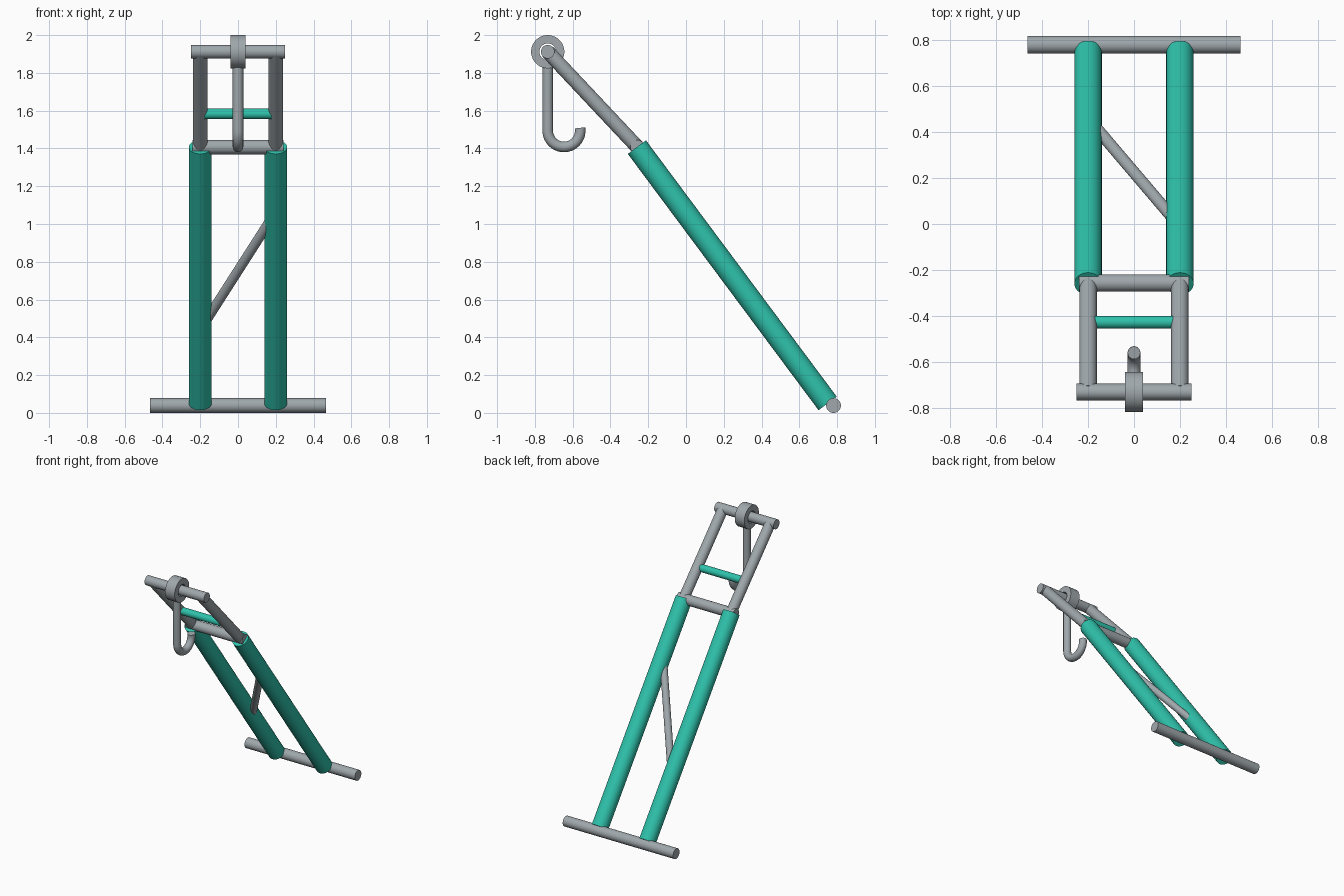
import bpy
import math
from mathutils import Vector

cube = bpy.data.objects.get("Cube")
if cube:
    bpy.data.objects.remove(cube, do_unlink=True)


def material(name, color):
    mat = bpy.data.materials.new(name)
    mat.use_nodes = True
    mat.diffuse_color = color
    mat.node_tree.nodes["Principled BSDF"].inputs["Base Color"].default_value = color
    return mat


teal = material("teal paint", (0.028, 0.54, 0.41, 1))
steel = material("grey steel", (0.35, 0.39, 0.41, 1))


def finish(obj, name, mat):
    obj.name = name
    obj.data.materials.append(mat)
    bpy.ops.object.select_all(action='DESELECT')
    obj.select_set(True)
    bpy.context.view_layer.objects.active = obj
    bpy.ops.object.shade_smooth_by_angle(angle=math.radians(35))
    return obj


def rod(name, start, end, radius, mat):
    """Solid round bar between two points."""
    a, b = Vector(start), Vector(end)
    bpy.ops.mesh.primitive_cylinder_add(vertices=32, radius=radius,
                                        depth=(b - a).length, location=(a + b) / 2)
    obj = bpy.context.object
    obj.rotation_mode = 'QUATERNION'
    obj.rotation_quaternion = (b - a).to_track_quat('Z', 'Y')
    return finish(obj, name, mat)


def cross_bar(name, half, y, z, radius, mat):
    return rod(name, (-half, y, z), (half, y, z), radius, mat)


# Key heights along the leaning frame
PIN_Y, PIN_Z = -0.732, 1.912
MID_Y, MID_Z = -0.257, 1.407

# Paired main tubes and upper rails
for side, x in (("left", 0.2), ("right", -0.2)):
    rod(side + "_main_tube", (x, 0.75, 0.05), (x, -0.26, 1.407), 0.06, teal)
    rod(side + "_upper_rail", (x, MID_Y, MID_Z), (x, PIN_Y, PIN_Z), 0.038, steel)

# Cross bars
cross_bar("foot_bar", 0.465, 0.781, 0.039, 0.039, steel)
cross_bar("middle_bar", 0.24, MID_Y, MID_Z, 0.038, steel)
cross_bar("upper_spreader", 0.2, -0.428, 1.583, 0.028, teal)
cross_bar("top_pin", 0.25, PIN_Y, PIN_Z, 0.036, steel)

# Diagonal brace between the main tubes
rod("diagonal_brace", (-0.2, 0.46, 0.44), (0.2, -0.01, 1.065), 0.026, steel)

# Pulley ring: rectangular section spun around the pin
profile = [(0.044, -0.04), (0.088, -0.04), (0.088, 0.04), (0.044, 0.04)]
steps, n = 48, len(profile)
verts, faces = [], []
for i in range(steps):
    t = math.tau * i / steps
    for r, x in profile:
        verts.append((x, PIN_Y + r * math.cos(t), PIN_Z + r * math.sin(t)))
    for j in range(n):
        k, m = (j + 1) % n, (i + 1) % steps
        faces.append((i * n + j, i * n + k, m * n + k, m * n + j))
mesh = bpy.data.meshes.new("pulley_ring")
mesh.from_pydata(verts, [], faces)
ring = bpy.data.objects.new("pulley_ring", mesh)
bpy.context.collection.objects.link(ring)
finish(ring, "pulley_ring", steel)

# Hook: straight shank followed by an upward curl
bend, bend_z = 0.086, 1.494
path = [(0, PIN_Y, 1.84)]
for i in range(25):
    t = math.pi + math.radians(190) * i / 24
    path.append((0, PIN_Y + bend + bend * math.cos(t), bend_z + bend * math.sin(t)))
curve = bpy.data.curves.new("hook", 'CURVE')
curve.dimensions = '3D'
curve.bevel_depth = 0.028
curve.bevel_resolution = 6
curve.use_fill_caps = True
spline = curve.splines.new('POLY')
spline.points.add(len(path) - 1)
for point, co in zip(spline.points, path):
    point.co = (*co, 1)
hook = bpy.data.objects.new("hook", curve)
bpy.context.collection.objects.link(hook)
bpy.ops.object.select_all(action='DESELECT')
hook.select_set(True)
bpy.context.view_layer.objects.active = hook
bpy.ops.object.convert(target='MESH')
finish(bpy.context.object, "hook", steel)
